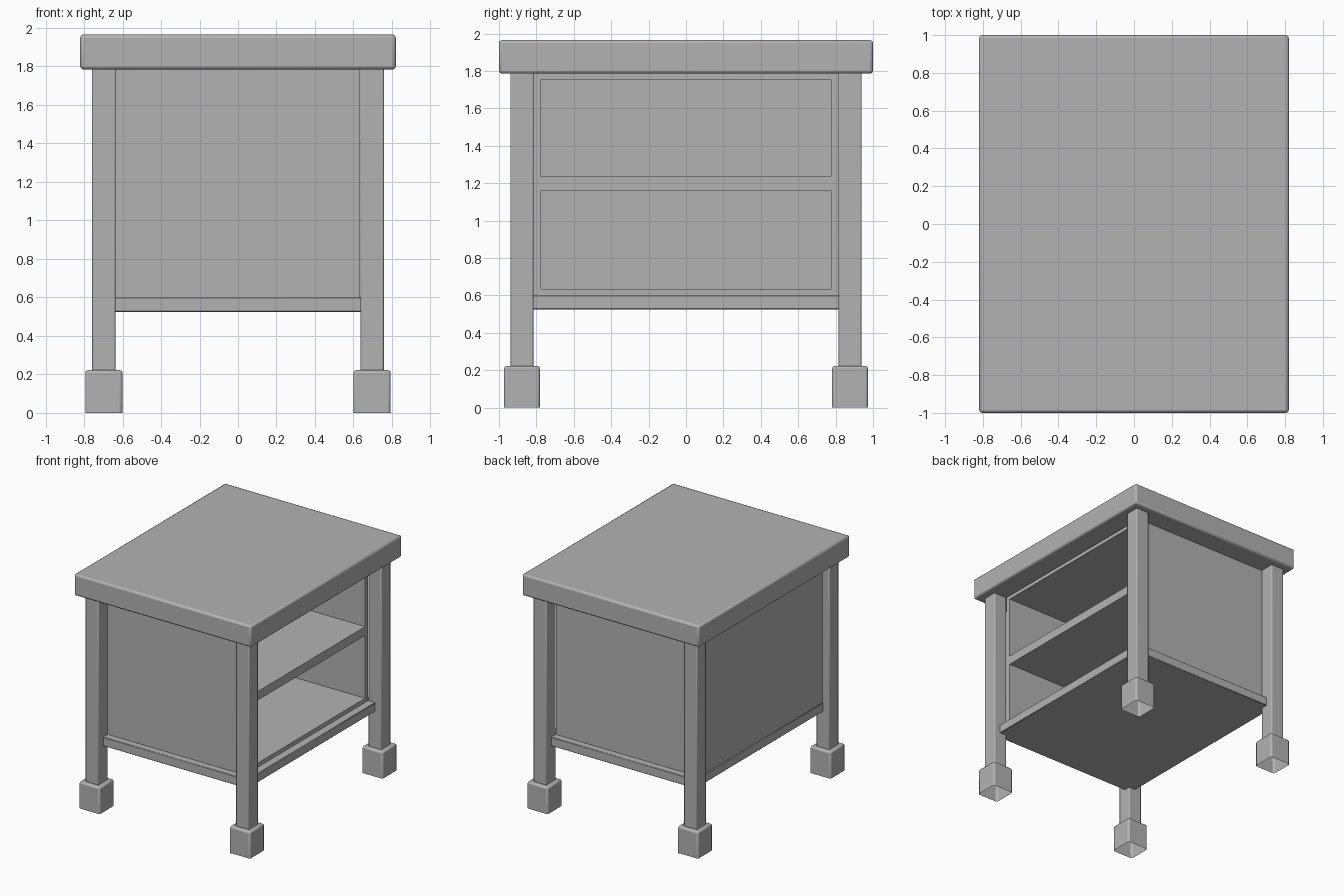
import bpy
import bmesh
from mathutils import Vector

cube = bpy.data.objects.get("Cube")
if cube:
    bpy.data.objects.remove(cube, do_unlink=True)

# One plain grey for the whole cabinet
grey = bpy.data.materials.new("plain grey")
grey.use_nodes = True
COLOUR = (0.45, 0.45, 0.45, 1)
grey.diffuse_color = COLOUR
grey.node_tree.nodes["Principled BSDF"].inputs["Base Color"].default_value = COLOUR


def box(name, low, high, bevel=0.0, segments=2, open_bottom=False):
    """Box between two corners, with optional soft edges or no underside."""
    low, high = Vector(low), Vector(high)
    size, centre = high - low, (low + high) / 2
    bm = bmesh.new()
    bmesh.ops.create_cube(bm, size=1)
    for v in bm.verts:
        v.co = Vector(a * b for a, b in zip(v.co, size)) + centre
    if open_bottom:
        bottom = [f for f in bm.faces if f.normal.z < -0.9]
        bmesh.ops.delete(bm, geom=bottom, context="FACES_ONLY")
    mesh = bpy.data.meshes.new(name)
    bm.to_mesh(mesh)
    bm.free()
    mesh.materials.append(grey)
    obj = bpy.data.objects.new(name, mesh)
    bpy.context.collection.objects.link(obj)
    if bevel:
        mod = obj.modifiers.new("soft edges", "BEVEL")
        mod.width = bevel
        mod.segments = segments
        mod.limit_method = "ANGLE"
    bpy.ops.object.select_all(action="DESELECT")
    bpy.context.view_layer.objects.active = obj
    obj.select_set(True)
    bpy.ops.object.shade_smooth_by_angle()
    return obj


# Table top
box("table_top", (-0.82, -1, 1.785), (0.82, 1, 1.965), 0.016)

# Legs with block feet that are hollow underneath
for side, sx in (("left", 1), ("right", -1)):
    for end, sy in (("front", -1), ("back", 1)):
        x, y = sx * 0.697, sy * 0.877
        box(f"{end}_{side}_leg", (x - 0.061, y - 0.062, 0.215),
            (x + 0.061, y + 0.062, 1.79), 0.008)
        box(f"{end}_{side}_foot", (x - 0.096, y - 0.096, 0),
            (x + 0.096, y + 0.096, 0.222), 0.014, open_bottom=True)

# Base board reaching into the legs
box("base_board", (-0.7, -0.875, 0.525), (0.7, 0.875, 0.6), 0.004, 1)

# Carcass: open on the left side
BACK, MOUTH, WIDE, INNER = -0.695, 0.635, 0.815, 0.775
box("front_panel", (BACK, -WIDE, 0.6), (MOUTH, -INNER, 1.785))
box("back_panel", (BACK, INNER, 0.6), (MOUTH, WIDE, 1.785))
box("right_panel", (BACK, -INNER, 0.6), (BACK + 0.04, INNER, 1.785))
for name, bottom, top in (("cabinet_floor", 0.6, 0.635),
                          ("middle_shelf", 1.16, 1.235),
                          ("cabinet_ceiling", 1.755, 1.785)):
    box(name, (BACK + 0.04, -INNER, bottom), (MOUTH, INNER, top))
